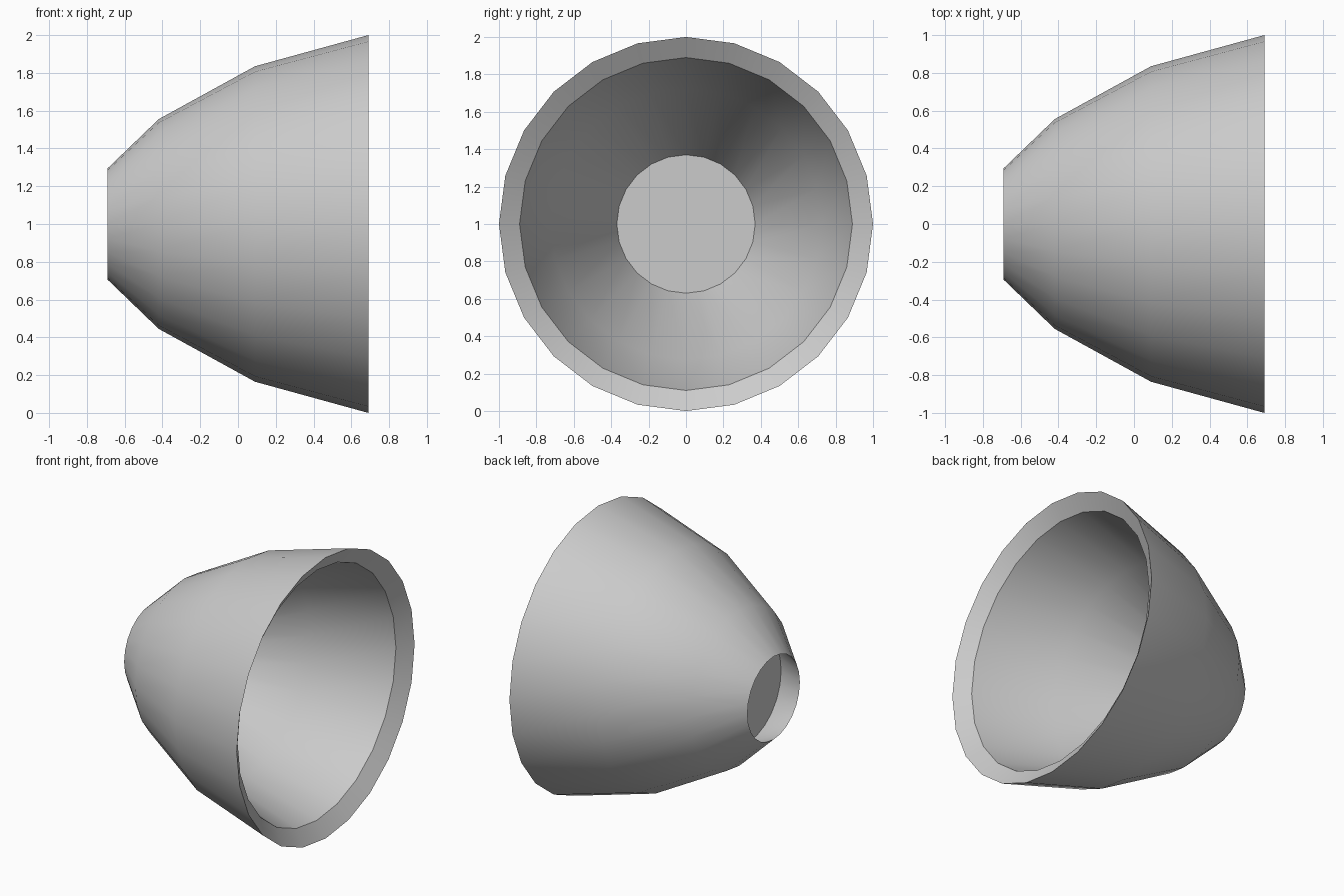
import bpy, bmesh, math
from mathutils import Matrix

default = bpy.data.objects.get("Cube")
if default:
    bpy.data.objects.remove(default, do_unlink=True)

SIDES = 24
AXIS_Z = 1.0

# Single plain grey
grey = bpy.data.materials.new("plain grey")
grey.use_nodes = True
colour = (0.6, 0.6, 0.6, 1.0)
grey.diffuse_color = colour
grey.node_tree.nodes["Principled BSDF"].inputs["Base Color"].default_value = colour


def add_object(name, bm):
    mesh = bpy.data.meshes.new(name)
    bm.to_mesh(mesh)
    bm.free()
    mesh.materials.append(grey)
    obj = bpy.data.objects.new(name, mesh)
    bpy.context.collection.objects.link(obj)
    return obj


def revolve(name, profile):
    """Turn a closed (x, radius) profile around the x axis."""
    bm = bmesh.new()
    verts = [bm.verts.new((x, 0, AXIS_Z + r)) for x, r in profile]
    edges = [bm.edges.new((v, verts[i - 1])) for i, v in enumerate(verts)]
    bmesh.ops.spin(bm, geom=verts + edges, cent=(0, 0, AXIS_Z), axis=(1, 0, 0),
                   angle=math.tau, steps=SIDES)
    bmesh.ops.remove_doubles(bm, verts=bm.verts[:], dist=0.0005)
    bmesh.ops.recalc_face_normals(bm, faces=bm.faces[:])
    return add_object(name, bm)


# Bell-shaped shell: outside from small end to mouth, bevelled lip, inside back
shell = revolve("shell", [
    (-0.69, 0.295), (-0.42, 0.555), (0.09, 0.835), (0.69, 1.0),
    (0.62, 0.89), (0.07, 0.725), (-0.49, 0.37),
])

# Flat disc closing the throat, set in from the small end
bm = bmesh.new()
bmesh.ops.create_circle(bm, cap_ends=True, segments=SIDES, radius=0.37,
                        matrix=Matrix.Translation((-0.49, 0, AXIS_Z))
                        @ Matrix.Rotation(math.pi / 2, 4, "Y"))
floor = add_object("throat_disc", bm)

# Smooth sides with sharp lips
bpy.ops.object.select_all(action="DESELECT")
shell.select_set(True)
bpy.context.view_layer.objects.active = shell
bpy.ops.object.shade_smooth_by_angle(angle=math.radians(32))
